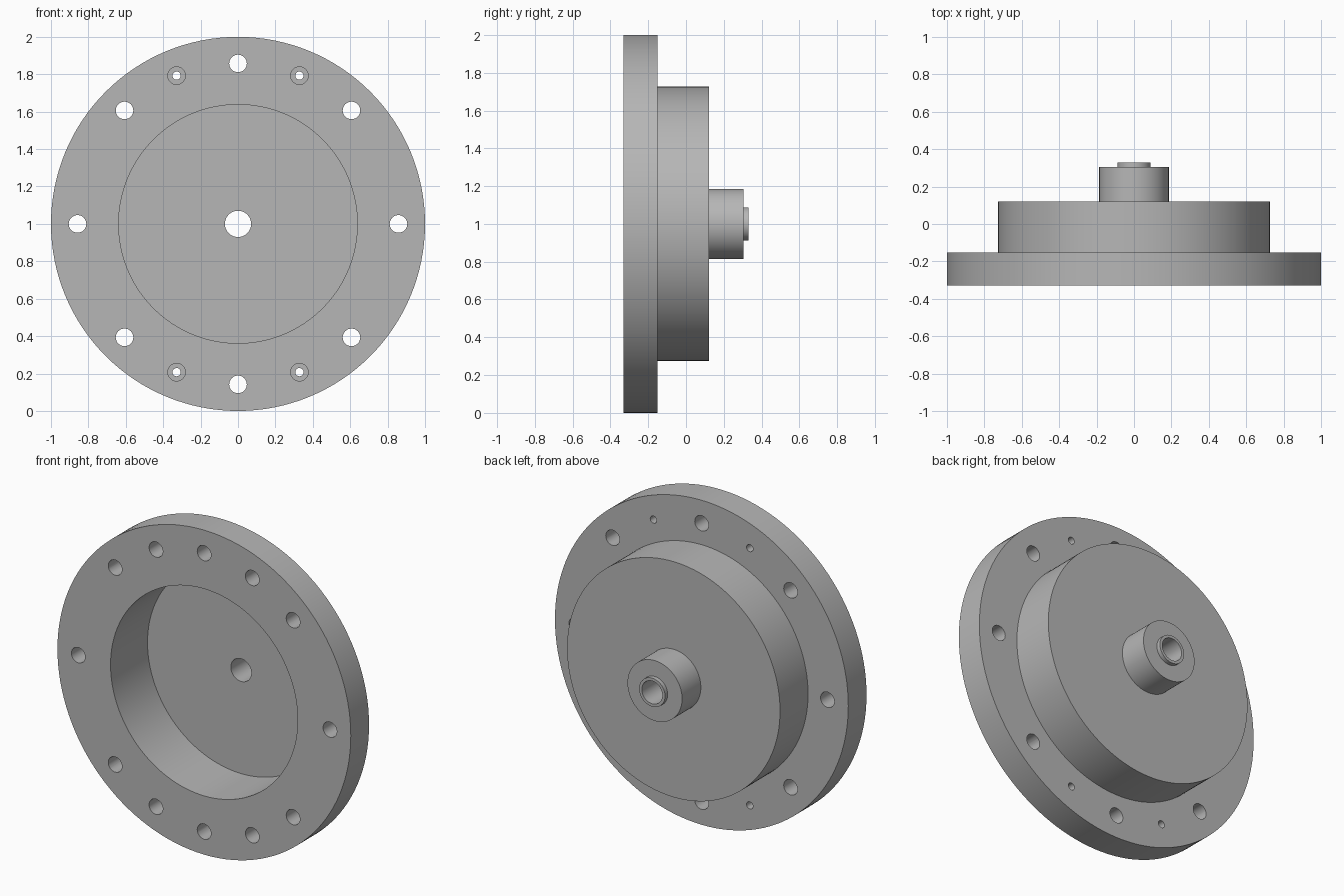
import bpy
import bmesh
from math import cos, sin, pi, radians
from mathutils import Matrix, Vector

cube = bpy.data.objects.get("Cube")
if cube:
    bpy.data.objects.remove(cube, do_unlink=True)

CENTRE = Vector((0, 0, 1))
FRONT, FLANGE_BACK = -0.33, -0.152

grey = bpy.data.materials.new("plain grey")
grey.use_nodes = True
colour = (0.47, 0.47, 0.47, 1)
grey.diffuse_color = colour
grey.node_tree.nodes["Principled BSDF"].inputs["Base Color"].default_value = colour


def make_object(name, bm):
    bmesh.ops.recalc_face_normals(bm, faces=bm.faces[:])
    mesh = bpy.data.meshes.new(name)
    bm.to_mesh(mesh)
    bm.free()
    mesh.materials.append(grey)
    obj = bpy.data.objects.new(name, mesh)
    bpy.context.collection.objects.link(obj)
    return obj


def lathe(name, profile, steps=128):
    """Turn a closed (radius, y) profile about the housing axis."""
    bm = bmesh.new()
    verts = [bm.verts.new((r, y, CENTRE.z)) for r, y in profile]
    edges = [bm.edges.new((verts[i - 1], v)) for i, v in enumerate(verts)]
    bmesh.ops.spin(bm, geom=verts + edges, cent=CENTRE, axis=(0, 1, 0),
                   angle=2 * pi, steps=steps, use_merge=True)
    bmesh.ops.remove_doubles(bm, verts=bm.verts[:], dist=1e-5)
    return make_object(name, bm)


def drill(target, name, radius, y0, y1, angles):
    """Cut a ring of round holes along y on the bolt circle."""
    bm = bmesh.new()
    for a in angles:
        x, z = 0.858 * cos(radians(a)), 0.858 * sin(radians(a))
        place = Matrix.Translation(CENTRE + Vector((x, (y0 + y1) / 2, z)))
        bmesh.ops.create_cone(bm, cap_ends=True, segments=32, radius1=radius,
                              radius2=radius, depth=y1 - y0,
                              matrix=place @ Matrix.Rotation(pi / 2, 4, "X"))
    cutter = make_object(name, bm)
    cutter.hide_render = True
    mod = target.modifiers.new(name, "BOOLEAN")
    mod.operation, mod.solver, mod.object = "DIFFERENCE", "EXACT", cutter
    bpy.context.view_layer.objects.active = target
    bpy.ops.object.modifier_apply(modifier=mod.name)
    bpy.data.objects.remove(cutter, do_unlink=True)


# Turned body: flange, hollow drum, boss, end lip and through bore
housing = lathe("flanged_housing", [
    (0.638, FRONT), (1.0, FRONT), (1.0, FLANGE_BACK),
    (0.726, FLANGE_BACK), (0.726, 0.121),
    (0.186, 0.121), (0.186, 0.304),
    (0.088, 0.304), (0.088, 0.33),
    (0.07, 0.33), (0.07, 0.03), (0.638, 0.03),
])

# Eight bolt holes, then four counterbored screw holes between them
bolt_angles = range(0, 360, 45)
screw_angles = [s + a for s in (0, 180) for a in (67.5, 112.5)]
drill(housing, "bolt_holes", 0.047, FRONT - 0.1, FLANGE_BACK + 0.1, bolt_angles)
drill(housing, "screw_holes", 0.022, FRONT - 0.1, FLANGE_BACK + 0.1, screw_angles)
drill(housing, "counterbores", 0.047, FRONT - 0.1, FRONT + 0.13, screw_angles)

# Smooth the round walls, keep the machined edges crisp
bpy.ops.object.select_all(action="DESELECT")
housing.select_set(True)
bpy.context.view_layer.objects.active = housing
bpy.ops.object.shade_smooth_by_angle(angle=radians(30))
